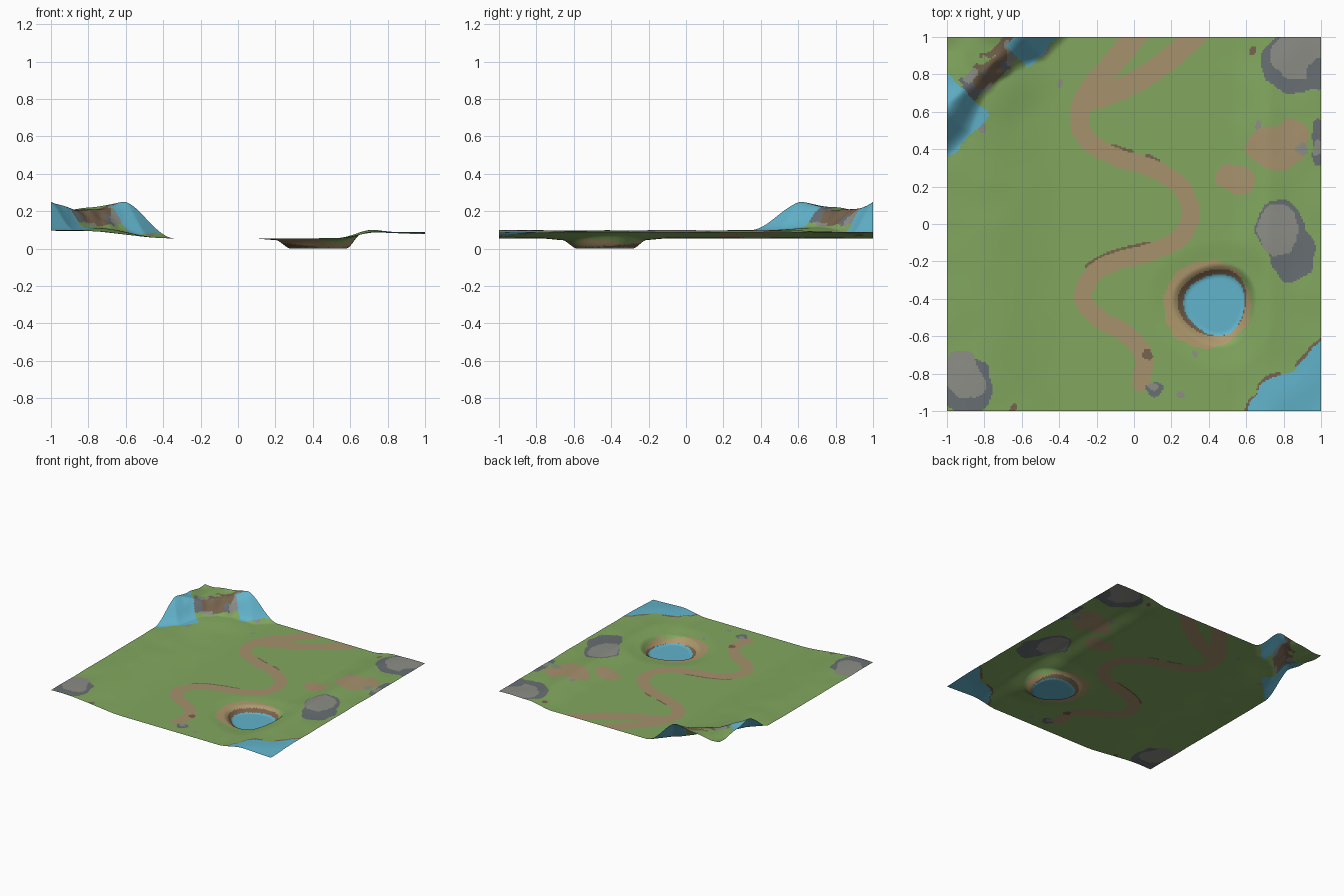
import bpy, bmesh, math
from mathutils import Vector, noise, kdtree

cube = bpy.data.objects.get("Cube")
if cube:
    bpy.data.objects.remove(cube, do_unlink=True)

CELLS = 230


def make_material(name, rgb):
    mat = bpy.data.materials.new(name)
    mat.use_nodes = True
    color = [(c / 255) ** 2.2 for c in rgb] + [1]
    mat.diffuse_color = color
    bsdf = mat.node_tree.nodes["Principled BSDF"]
    bsdf.inputs["Base Color"].default_value = color
    bsdf.inputs["Roughness"].default_value = 1
    return mat


PALETTE = {
    "grass green": (129, 166, 95),
    "path tan": (165, 144, 108),
    "pond sand": (172, 150, 108),
    "earth brown": (118, 99, 79),
    "light rock": (138, 140, 132),
    "dark rock": (104, 110, 114),
    "water blue": (98, 178, 202),
}
materials = [make_material(n, c) for n, c in PALETTE.items()]
GRASS, PATH, SAND, EARTH, LIGHT, DARK, WATER = range(len(materials))


def ramp(a, b, v):
    t = max(0, min(1, (v - a) / (b - a)))
    return t * t * (3 - 2 * t)


def ripple(x, y, scale, seed=0):
    return noise.noise(Vector((x * scale, y * scale, seed)))


def spline(points, steps=14):
    """Smooth curve through the points."""
    pts = [Vector(p) for p in points]
    pts = [2 * pts[0] - pts[1]] + pts + [2 * pts[-1] - pts[-2]]
    out = []
    for a, b, c, d in zip(pts, pts[1:], pts[2:], pts[3:]):
        for i in range(steps):
            t = i / steps
            out.append(b + (c - a) * t / 2 + (a * 2 - b * 5 + c * 4 - d) * t * t / 2
                       + (b * 3 - a - c * 3 + d) * t ** 3 / 2)
    return out + [pts[-2]]


# Winding path and its fork at the back
trail = spline([(.04, -.85), (.05, -.7), (-.05, -.58), (-.18, -.51), (-.27, -.4), (-.22, -.27),
                (-.1, -.2), (.09, -.15), (.25, -.07), (.3, .06), (.25, .2), (.09, .3),
                (-.1, .36), (-.25, .45), (-.29, .58), (-.23, .72), (-.12, .85), (.02, 1.02)])
fork = spline([(-.22, .66), (-.03, .74), (.16, .86), (.34, 1.02)])
path_tree = kdtree.KDTree(len(trail) + len(fork))
for i, p in enumerate(trail + fork):
    path_tree.insert((p.x, p.y, 0), i)
path_tree.balance()

# Ground patches: centre, radii, material; later ones lie on top
PATCHES = [
    (.54, .24, .11, .08, PATH), (.76, .41, .16, .12, PATH), (.84, .47, .1, .09, PATH),
    (.86, .86, .18, .16, DARK), (.89, .9, .16, .13, LIGHT), (.99, .8, .07, .08, DARK),
    (.78, -.02, .13, .15, DARK), (.84, -.15, .12, .16, DARK), (.77, -.03, .11, .14, LIGHT),
    (-.89, -.87, .14, .16, DARK), (-.92, -.8, .09, .13, LIGHT), (-.85, -.85, .06, .08, LIGHT),
    (.99, .44, .04, .12, DARK), (.9, .4, .03, .03, LIGHT), (.98, .41, .03, .04, LIGHT),
    (.66, .53, .02, .025, LIGHT), (.11, -.88, .05, .035, DARK), (.1, -.87, .03, .02, LIGHT),
    (.07, -.7, .02, .025, EARTH), (.33, -.69, .015, .015, LIGHT), (.25, -.92, .025, .02, LIGHT),
    (.63, .93, .025, .02, EARTH), (-.65, -.99, .02, .025, EARTH),
    (-.81, .52, .025, .03, LIGHT), (-.39, .75, .015, .02, LIGHT),
    (-.8, .9, .02, .015, EARTH), (-.5, .94, .05, .04, LIGHT),
]


def hill(x, y):
    """Distance from the back corner, and position along the cliff."""
    return (x + 1) + (1 - y), (x + 1) - (1 - y)


def pond_radius(x, y):
    dx, dy = x - .435, y + .43
    angle = math.atan2(dy, dx)
    return math.hypot(dx, dy) * (1 + .05 * math.cos(3 * angle + .6))


def height(x, y):
    # Shallow valley between two banks
    z = .056 + .042 * ramp(-.35, -.85, x) + .032 * ramp(.52, .74, x)
    z += .012 * math.exp(-((x - .7) / .09) ** 2) * ramp(.9, .4, abs(y - .05))
    z += .004 * ripple(x, y, 5) * ramp(.3, .7, abs(x))
    z -= .01 * ramp(1.7, 2, x - y)
    # Hollow of the pond
    r = pond_radius(x, y)
    z -= .01 * ramp(.36, .2, r)
    z += (.001 - z) * ramp(.225, .145, r)
    # Corner plateau with a higher shoulder at each end
    d, t = hill(x, y)
    if d < .9:
        end = min(1, abs(t) / .4) ** 2
        z += .02 * ramp(.9, .5, d) * (1 - end)
        top = .205 + .052 * end + .01 * ripple(x, y, 8)
        rise = ramp(.53 + .13 * end, .36, d + .05 * ripple(x, y, 11, 3) * (1 - end))
        z += (top - z) * rise
    return z


def ground_material(x, y):
    jx, jy = x + .02 * ripple(x, y, 14, 5), y + .02 * ripple(x, y, 14, 8)
    d, t = hill(jx, jy)
    # Two waterfalls flank the rocky cliff
    if (t < -.19 and .2 < d < .65) or (t > .27 and .36 < d < .6):
        return WATER
    if .3 < d < .5 and t > -.2:
        n = ripple(x, y, 13, 2)
        if n > .22:
            return LIGHT
        if n < -.25 and d < .36:
            return GRASS
        return EARTH if ripple(x, y, 10, 7) + t > 0 else DARK
    # Lake in the front corner with an earthy shore
    shore = jx - jy * 1.02 - 1.6 + .07 * math.sin((jx - .6) * 15) * ramp(1, .7, x)
    if shore > .03:
        return WATER
    if shore > .005 and ripple(x, y, 9, 4) > -.1:
        return EARTH
    # Pond, its wall and its sandy rim
    r = pond_radius(x, y)
    if r < .163:
        return WATER
    if r < .163 + .03 * ramp(-.3, .15, (y + .43) - (x - .43)):
        return EARTH
    if math.hypot(jx - .39, jy + .43) < .235:
        return SAND
    # Rock and sand patches
    found = None
    for px, py, rx, ry, mat in PATCHES:
        if ((jx - px) / rx) ** 2 + ((jy - py) / ry) ** 2 < 1:
            found = mat
    if found is not None:
        return found
    # Path with worn banks on the upper side of two bends
    near, _, gap = path_tree.find((x, y, 0))
    width = .048 + .012 * ramp(.4, .8, y)
    if gap < width:
        return PATH
    bend = (-.26 < x < .16 and -.28 < y < -.1) or (-.13 < x < .26 and .2 < y < .43)
    if bend and y > near.y and gap < width + .014 and ripple(x, y, 9, 1) > -.2:
        return EARTH
    return GRASS


# Terrain sheet
bm = bmesh.new()
bmesh.ops.create_grid(bm, x_segments=CELLS, y_segments=CELLS, size=1)
for v in bm.verts:
    v.co.z = height(v.co.x, v.co.y)
for f in bm.faces:
    c = f.calc_center_median()
    f.material_index = ground_material(c.x, c.y)
    f.smooth = True
lowest = min(v.co.z for v in bm.verts)
bmesh.ops.translate(bm, verts=bm.verts, vec=(0, 0, -lowest))
mesh = bpy.data.meshes.new("terrain")
bm.to_mesh(mesh)
bm.free()
for m in materials:
    mesh.materials.append(m)
terrain = bpy.data.objects.new("terrain", mesh)
bpy.context.collection.objects.link(terrain)
